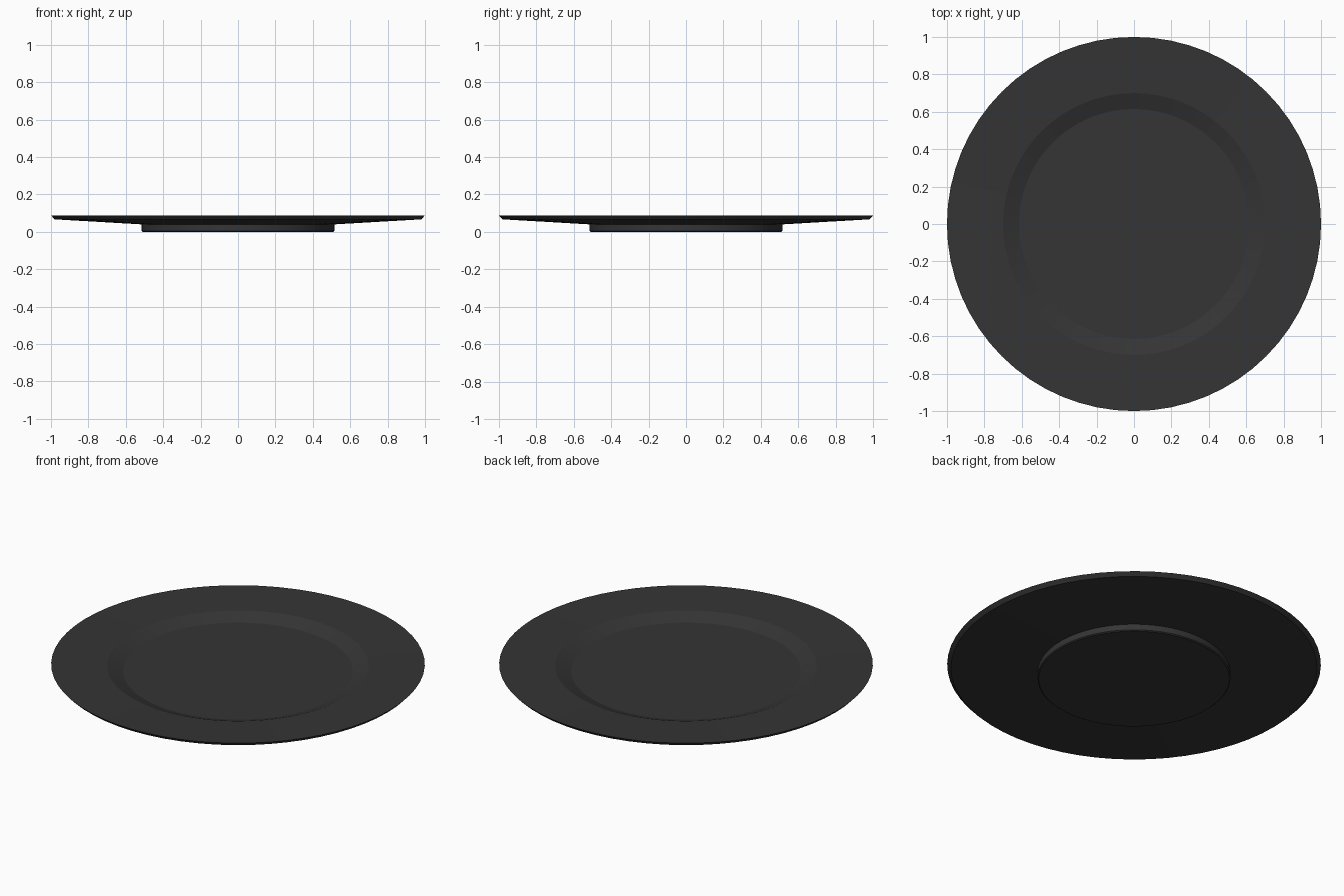
import bpy, bmesh, math

if "Cube" in bpy.data.objects:
    bpy.data.objects.remove(bpy.data.objects["Cube"])

# Plate cross-section (radius, height), from underside centre to top centre
profile = [(0, 0), (0.51, 0), (0.516, 0.005), (0.516, 0.04),   # foot
           (0.98, 0.067), (1.0, 0.088),                        # underside and lip
           (0.70, 0.079), (0.615, 0.047), (0, 0.047)]          # rim, well wall, well floor

# Revolve the profile
bm = bmesh.new()
verts = [bm.verts.new((r, 0, z)) for r, z in profile]
edges = [bm.edges.new(pair) for pair in zip(verts, verts[1:])]
bmesh.ops.spin(bm, geom=verts + edges, cent=(0, 0, 0), axis=(0, 0, 1),
               angle=math.tau, steps=64, use_merge=True)
bmesh.ops.remove_doubles(bm, verts=bm.verts, dist=1e-4)
bmesh.ops.recalc_face_normals(bm, faces=bm.faces)
mesh = bpy.data.meshes.new("plate")
bm.to_mesh(mesh)
bm.free()

plate = bpy.data.objects.new("plate", mesh)
bpy.context.collection.objects.link(plate)

# Dark glaze
glaze = bpy.data.materials.new("dark_glaze")
glaze.diffuse_color = (0.035, 0.035, 0.035, 1)
glaze.use_nodes = True
glaze.node_tree.nodes["Principled BSDF"].inputs["Base Color"].default_value = glaze.diffuse_color
mesh.materials.append(glaze)

# Smooth surfaces with crisp edges
bpy.context.view_layer.objects.active = plate
plate.select_set(True)
bpy.ops.object.shade_smooth_by_angle(angle=math.radians(15))
